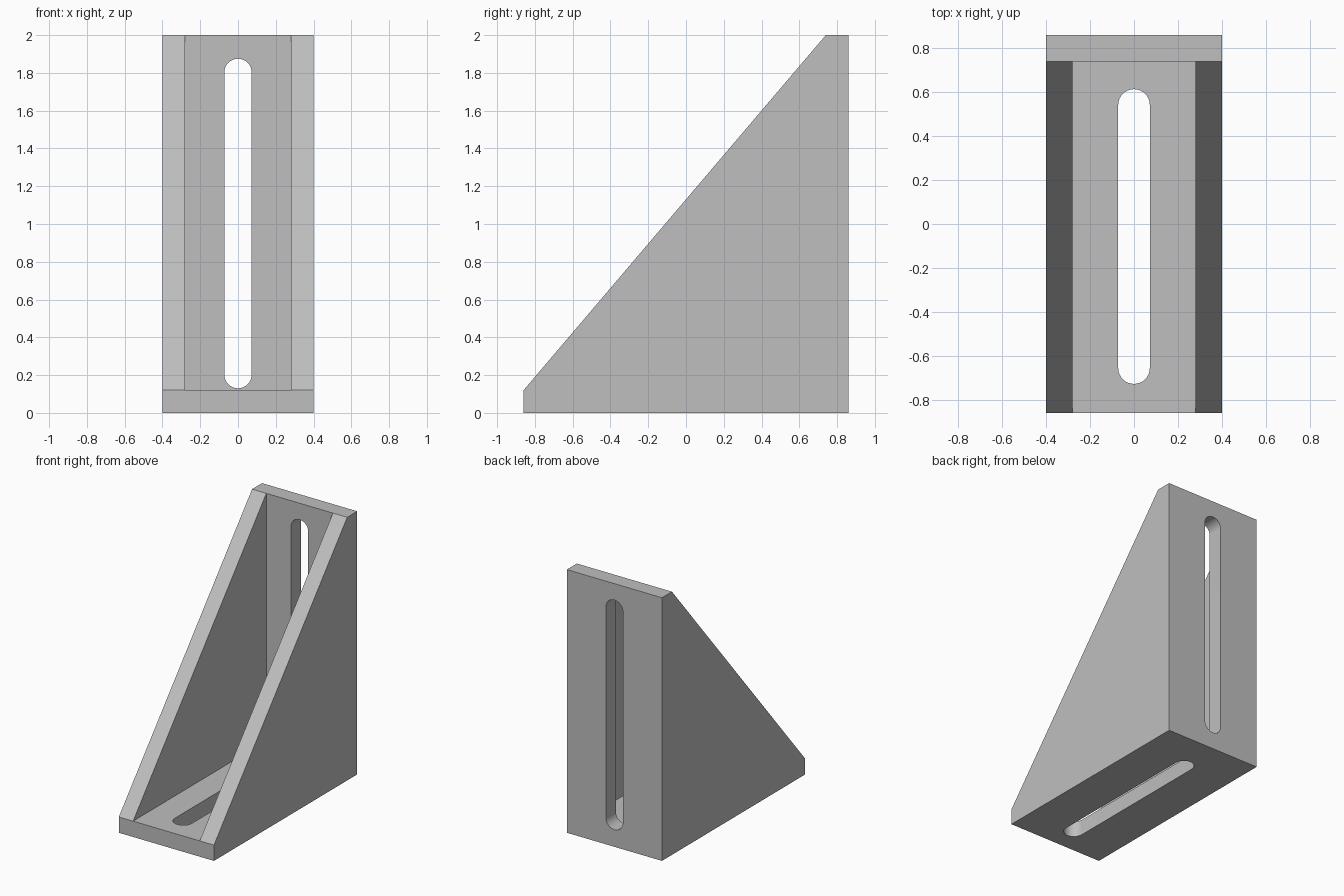
import bpy
import bmesh
from math import sin, cos, pi
from mathutils import Vector

if "Cube" in bpy.data.objects:
    bpy.data.objects.remove(bpy.data.objects["Cube"], do_unlink=True)

HALF_W, HALF_D, HEIGHT, WALL = 0.4, 0.86, 2.0, 0.12
SLOT_R = 0.072

grey = bpy.data.materials.new("plain grey")
grey.use_nodes = True
grey.diffuse_color = (0.52, 0.52, 0.52, 1)
grey.node_tree.nodes["Principled BSDF"].inputs["Base Color"].default_value = grey.diffuse_color


def prism(name, points, sweep):
    """Extrude a flat outline along the sweep vector."""
    bm = bmesh.new()
    face = bm.faces.new([bm.verts.new(p) for p in points])
    extruded = bmesh.ops.extrude_face_region(bm, geom=[face])["geom"]
    moved = [g for g in extruded if isinstance(g, bmesh.types.BMVert)]
    bmesh.ops.translate(bm, verts=moved, vec=Vector(sweep))
    bmesh.ops.recalc_face_normals(bm, faces=bm.faces)
    mesh = bpy.data.meshes.new(name)
    bm.to_mesh(mesh)
    bm.free()
    mesh.materials.append(grey)
    obj = bpy.data.objects.new(name, mesh)
    bpy.context.collection.objects.link(obj)
    return obj


def slot_outline(low, high, steps=16):
    """Stadium outline as (across, along) pairs."""
    pts = []
    for centre, start in ((high - SLOT_R, 0), (low + SLOT_R, pi)):
        for i in range(steps + 1):
            a = start + pi * i / steps
            pts.append((SLOT_R * cos(a), centre + SLOT_R * sin(a)))
    return pts


# Solid bracket from its side profile
side = [(-HALF_D, 0), (HALF_D, 0), (HALF_D, HEIGHT),
        (HALF_D - WALL, HEIGHT), (-HALF_D, WALL)]
bracket = prism("angle_bracket", [(-HALF_W, y, z) for y, z in side], (2 * HALF_W, 0, 0))

# Open pocket between the two gussets
inner = HALF_W - WALL
back = HALF_D - WALL
pocket_side = [(-1.2, WALL), (back, WALL), (back, 2.3), (-1.2, 2.3)]
pocket = prism("pocket_cutter", [(-inner, y, z) for y, z in pocket_side], (2 * inner, 0, 0))

# Mounting slots through the back plate and the base plate
back_slot = prism("back_slot_cutter",
                  [(x, back - 0.05, z) for x, z in slot_outline(0.13, 1.875)], (0, 0.3, 0))
base_slot = prism("base_slot_cutter",
                  [(x, y, -0.1) for x, y in slot_outline(-0.728, 0.614)], (0, 0, 0.27))

for cutter in (pocket, back_slot, base_slot):
    cutter.hide_render = True
    mod = bracket.modifiers.new(cutter.name, 'BOOLEAN')
    mod.operation = 'DIFFERENCE'
    mod.solver = 'EXACT'
    mod.object = cutter

# Bake the cuts, then drop the cutters
bpy.context.view_layer.update()
evaluated = bracket.evaluated_get(bpy.context.evaluated_depsgraph_get())
final = bpy.data.meshes.new_from_object(evaluated)
bracket.modifiers.clear()
bracket.data = final
for cutter in (pocket, back_slot, base_slot):
    bpy.data.objects.remove(cutter, do_unlink=True)

# Smooth slot ends with crisp edges elsewhere
bpy.ops.object.select_all(action='DESELECT')
bracket.select_set(True)
bpy.context.view_layer.objects.active = bracket
bpy.ops.object.shade_smooth_by_angle(angle=pi / 6)
